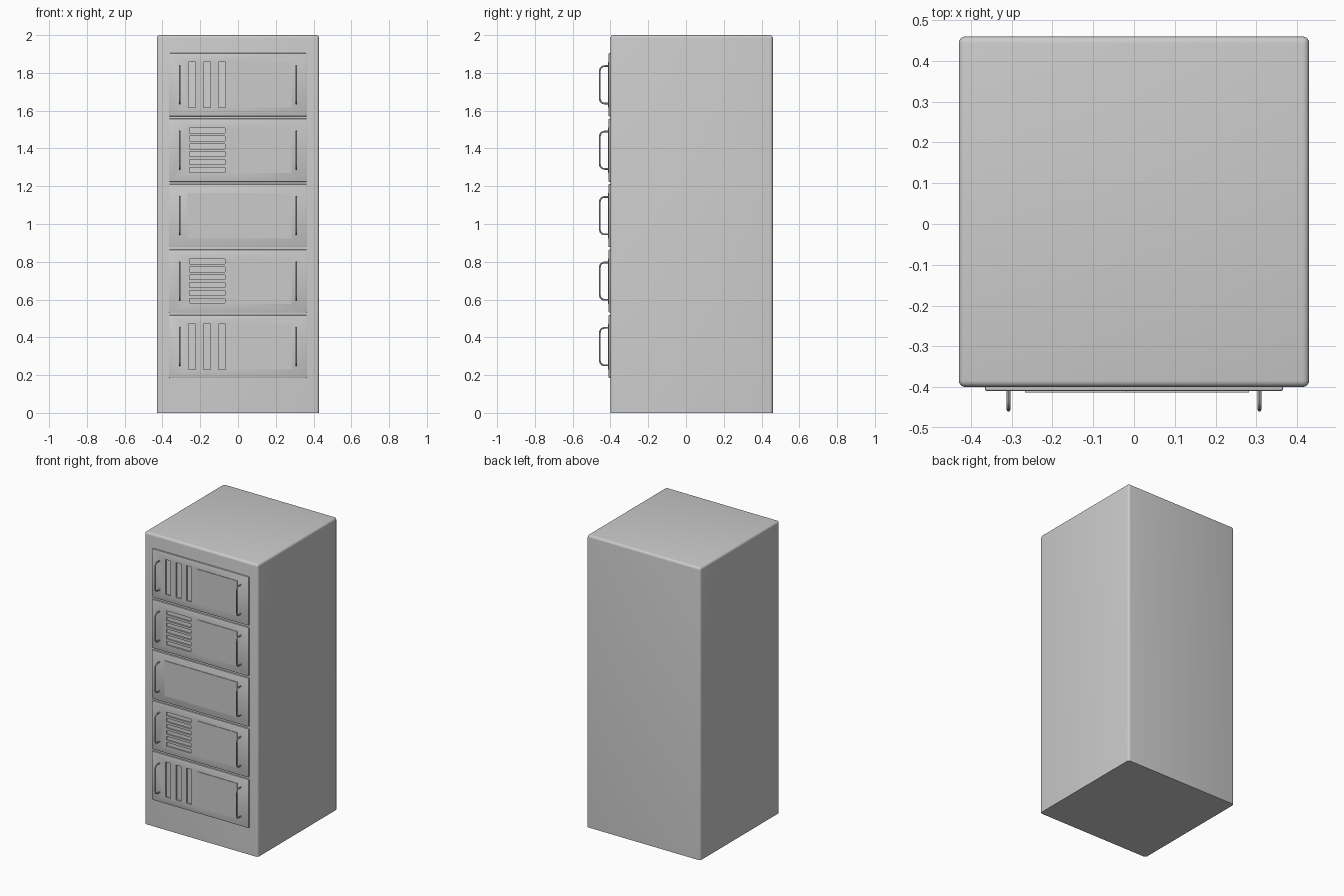
import bpy, bmesh, math

if "Cube" in bpy.data.objects:
    bpy.data.objects.remove(bpy.data.objects["Cube"])

def box(name, x0, x1, y0, y1, z0, z1, bevel=0.0, segs=2, keep=None):
    bm = bmesh.new()
    bmesh.ops.create_cube(bm, size=1)
    for v in bm.verts:
        v.co = ((x0 + x1) / 2 + v.co.x * (x1 - x0),
                (y0 + y1) / 2 + v.co.y * (y1 - y0),
                (z0 + z1) / 2 + v.co.z * (z1 - z0))
    if bevel:
        edges = [e for e in bm.edges if keep is None or keep(e)]
        bmesh.ops.bevel(bm, geom=edges, offset=bevel, segments=segs,
                        profile=0.5, affect='EDGES', clamp_overlap=True)
    me = bpy.data.meshes.new(name)
    bm.to_mesh(me)
    bm.free()
    ob = bpy.data.objects.new(name, me)
    bpy.context.collection.objects.link(ob)
    return ob

def smooth(ob):
    bpy.ops.object.select_all(action='DESELECT')
    ob.select_set(True)
    bpy.context.view_layer.objects.active = ob
    bpy.ops.object.shade_smooth_by_angle(angle=math.radians(35))

def cut_slots(panel, slots):
    # join all slot boxes into one hidden cutter
    bm = bmesh.new()
    for x0, x1, z0, z1 in slots:
        verts = bmesh.ops.create_cube(bm, size=1)["verts"]
        for v in verts:
            v.co = ((x0 + x1) / 2 + v.co.x * (x1 - x0),
                    -0.41 + v.co.y * 0.04,
                    (z0 + z1) / 2 + v.co.z * (z1 - z0))
    me = bpy.data.meshes.new("slot_cutter")
    bm.to_mesh(me)
    bm.free()
    cutter = bpy.data.objects.new("slot_cutter", me)
    bpy.context.collection.objects.link(cutter)
    mod = panel.modifiers.new("slots", 'BOOLEAN')
    mod.operation = 'DIFFERENCE'
    mod.solver = 'EXACT'
    mod.object = cutter
    bpy.context.view_layer.objects.active = panel
    bpy.ops.object.modifier_apply(modifier=mod.name)
    bpy.data.objects.remove(cutter)

def handle(name, x, zc):
    # C-shaped rod with rounded corners
    yf, yb, h, r = -0.456, -0.405, 0.099, 0.025
    half = [(yb, h)]
    for i in range(7):
        a = math.pi / 2 * i / 6
        half.append((yf + r - r * math.sin(a), h - r + r * math.cos(a)))
    pts = half + [(y, -z) for y, z in reversed(half)]
    cu = bpy.data.curves.new(name, 'CURVE')
    cu.dimensions = '3D'
    cu.bevel_depth = 0.0045
    cu.bevel_resolution = 2
    cu.use_fill_caps = True
    sp = cu.splines.new('POLY')
    sp.points.add(len(pts) - 1)
    for p, (y, z) in zip(sp.points, pts):
        p.co = (x, y, zc + z, 1)
    ob = bpy.data.objects.new(name, cu)
    bpy.context.collection.objects.link(ob)
    bpy.ops.object.select_all(action='DESELECT')
    ob.select_set(True)
    bpy.context.view_layer.objects.active = ob
    bpy.ops.object.convert(target='MESH')
    smooth(bpy.context.view_layer.objects.active)

# cabinet: rounded top and uprights, sharp base
cabinet = box("cabinet", -0.43, 0.43, -0.40, 0.46, 0, 2, 0.016, 4,
              lambda e: max(v.co.z for v in e.verts) > 1)
smooth(cabinet)

# five drawer panels, top to bottom
styles = ["vertical", "horizontal", "plain", "horizontal", "vertical"]
for i, style in enumerate(styles):
    zc = 1.737 - i * 0.3465
    n = i + 1
    panel = box(f"panel_{n}", -0.366, 0.366, -0.41, -0.395,
                zc - 0.167, zc + 0.167, 0.005, 2)
    if style == "vertical":
        cut_slots(panel, [(x - 0.019, x + 0.019, zc - 0.12, zc + 0.12)
                          for x in (-0.243, -0.164, -0.085)])
    elif style == "horizontal":
        zs = [zc + (k - 2.5) * 0.0415 for k in range(6)]
        cut_slots(panel, [(-0.256, -0.068, z - 0.013, z + 0.013) for z in zs])
    smooth(panel)
    # raised plate
    left = -0.268 if style == "plain" else -0.018
    box(f"raised_plate_{n}", left, 0.282, -0.414, -0.408, zc - 0.12, zc + 0.12)
    # pair of handles
    for side, x in (("left", -0.308), ("right", 0.308)):
        handle(f"handle_{n}_{side}", x, zc)
